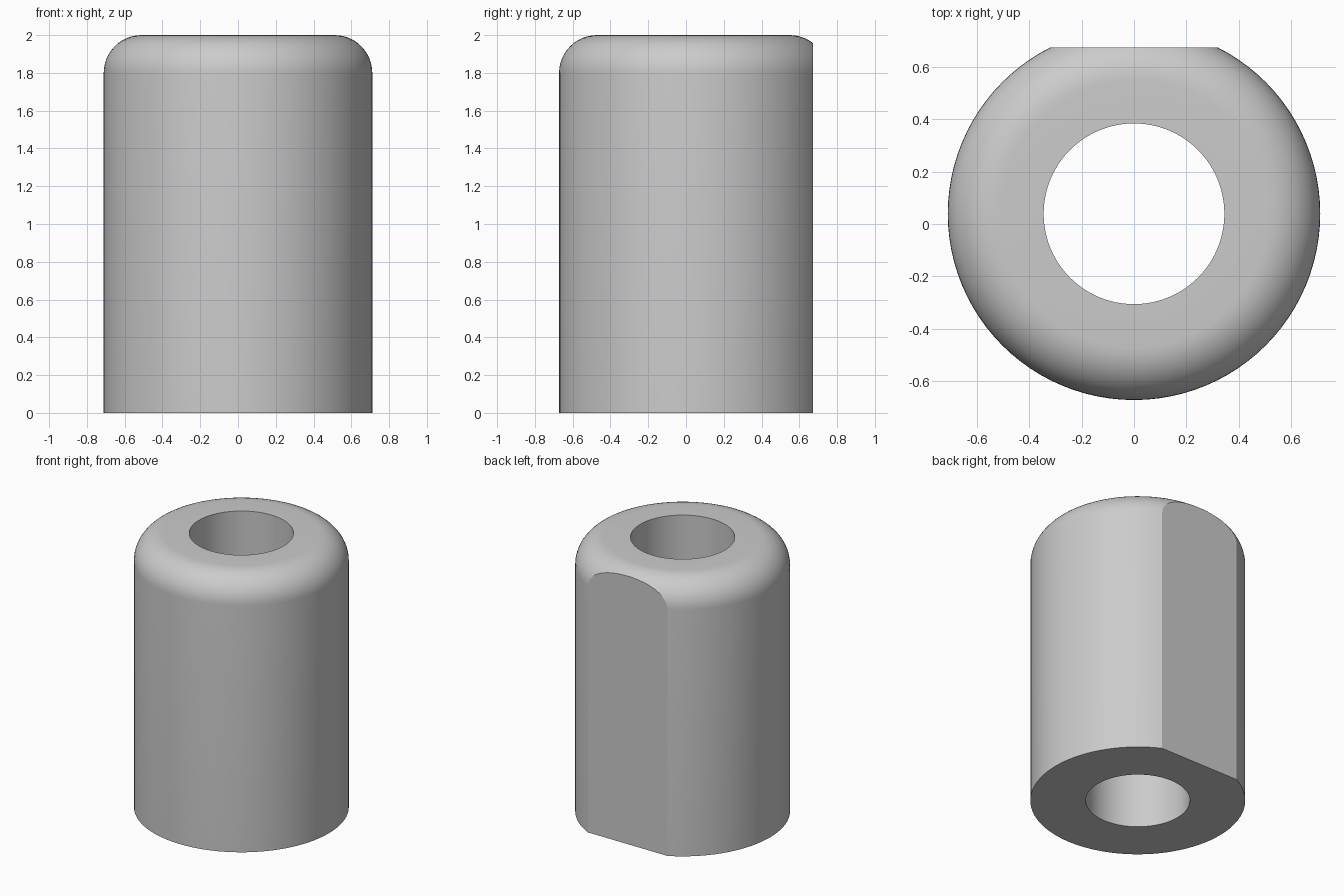
import bpy, bmesh, math
from mathutils import Vector

cube = bpy.data.objects.get("Cube")
if cube:
    bpy.data.objects.remove(cube)

RADIUS, BORE, HEIGHT, FILLET = 0.711, 0.345, 2.0, 0.2
AXIS_Y, FLAT_Y = 0.039, 0.673
SEGMENTS, ARC_STEPS = 96, 12

grey = bpy.data.materials.new("plain grey")
grey.use_nodes = True
colour = (0.6, 0.6, 0.6, 1)
grey.diffuse_color = colour
grey.node_tree.nodes["Principled BSDF"].inputs["Base Color"].default_value = colour

# Wall cross-section with a rounded upper outer edge
profile = [(BORE, 0), (RADIUS, 0)]
for i in range(ARC_STEPS + 1):
    a = math.pi / 2 * i / ARC_STEPS
    profile.append((RADIUS - FILLET + FILLET * math.cos(a),
                    HEIGHT - FILLET + FILLET * math.sin(a)))
profile.append((BORE, HEIGHT))

# Revolve the section about the bore axis
bm = bmesh.new()
verts = [bm.verts.new((r, AXIS_Y, z)) for r, z in profile]
edges = [bm.edges.new((v, verts[(i + 1) % len(verts)])) for i, v in enumerate(verts)]
bmesh.ops.spin(bm, geom=verts + edges, cent=(0, AXIS_Y, 0), axis=(0, 0, 1),
               angle=2 * math.pi, steps=SEGMENTS, use_merge=True)
bmesh.ops.remove_doubles(bm, verts=bm.verts[:], dist=0.0001)

# Slice the back off and close it with a flat face
cut = bmesh.ops.bisect_plane(bm, geom=bm.verts[:] + bm.edges[:] + bm.faces[:],
                             plane_co=Vector((0, FLAT_Y, 0)), plane_no=Vector((0, 1, 0)),
                             clear_outer=True)
rim = [e for e in bm.edges if e.is_boundary]
bmesh.ops.contextual_create(bm, geom=rim)
bmesh.ops.recalc_face_normals(bm, faces=bm.faces[:])

mesh = bpy.data.meshes.new("sleeve")
bm.to_mesh(mesh)
bm.free()
mesh.materials.append(grey)
sleeve = bpy.data.objects.new("sleeve", mesh)
bpy.context.collection.objects.link(sleeve)

# Smooth the curved walls, keeping the bore rims and flat crisp
bpy.ops.object.select_all(action="DESELECT")
sleeve.select_set(True)
bpy.context.view_layer.objects.active = sleeve
bpy.ops.object.shade_smooth_by_angle(angle=math.radians(18))
